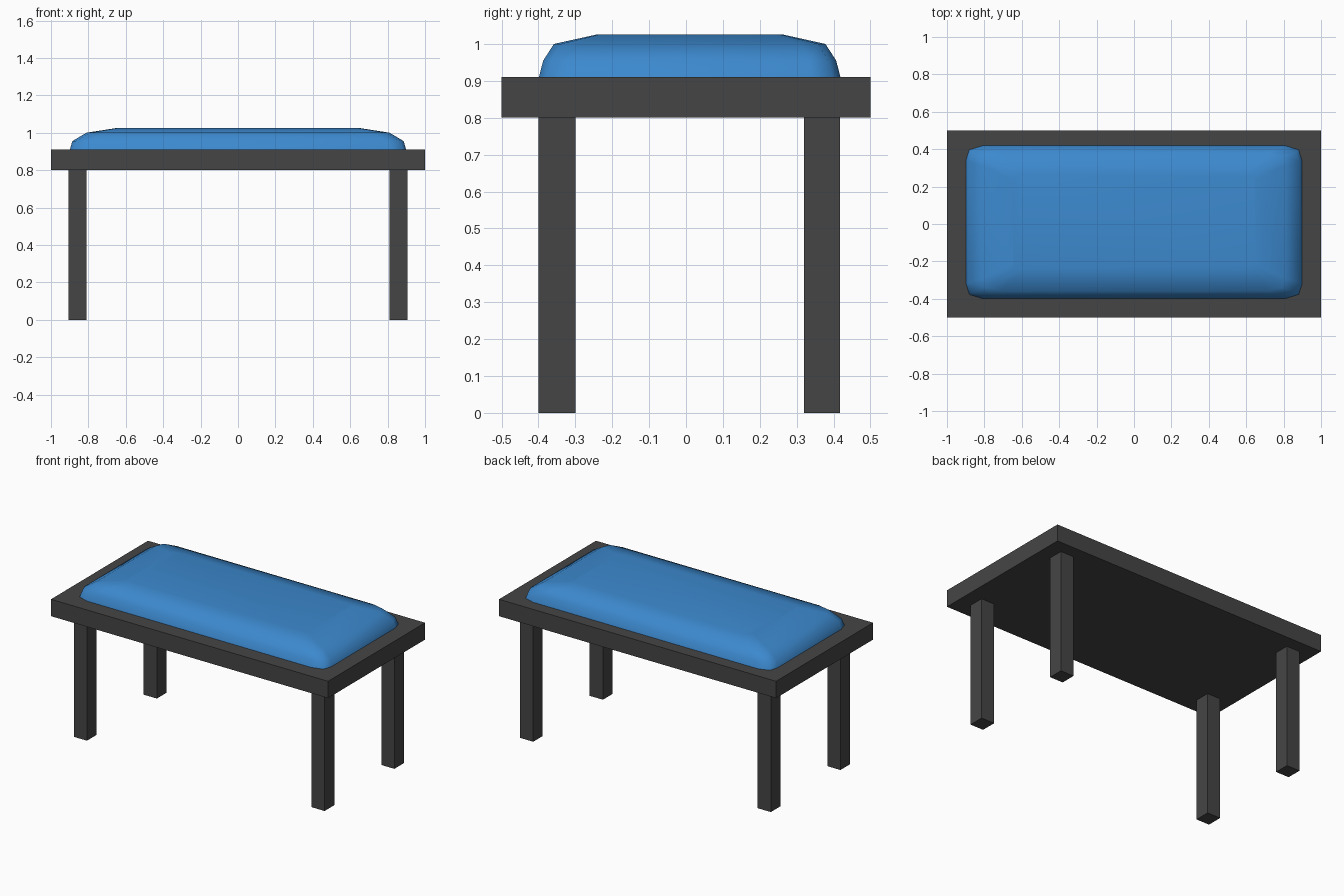
import bpy, bmesh

if "Cube" in bpy.data.objects:
    bpy.data.objects.remove(bpy.data.objects["Cube"])


def material(name, rgb):
    m = bpy.data.materials.new(name)
    m.diffuse_color = (*rgb, 1)
    m.use_nodes = True
    m.node_tree.nodes["Principled BSDF"].inputs["Base Color"].default_value = m.diffuse_color
    return m


GREY = material("dark grey frame", (0.06, 0.06, 0.06))
BLUE = material("blue fabric", (0.045, 0.25, 0.62))


def add_object(name, bm, mat):
    bmesh.ops.recalc_face_normals(bm, faces=bm.faces)
    mesh = bpy.data.meshes.new(name)
    bm.to_mesh(mesh)
    bm.free()
    mesh.materials.append(mat)
    ob = bpy.data.objects.new(name, mesh)
    bpy.context.collection.objects.link(ob)
    return ob


def box(name, x0, x1, y0, y1, z0, z1):
    bm = bmesh.new()
    bmesh.ops.create_cube(bm, size=1)
    for v in bm.verts:
        v.co = ((x0 + x1) / 2 + v.co.x * (x1 - x0),
                (y0 + y1) / 2 + v.co.y * (y1 - y0),
                (z0 + z1) / 2 + v.co.z * (z1 - z0))
    return add_object(name, bm, GREY)


# Frame slab and four square legs
box("seat_frame", -1, 1, -0.5, 0.5, 0.8, 0.91)
for side, x0 in (("left", -0.905), ("right", 0.81)):
    for end, y0, y1 in (("front", -0.4, -0.3), ("back", 0.32, 0.418)):
        box(f"{end}_{side}_leg", x0, x0 + 0.095, y0, y1, 0, 0.8)

# Cushion: stacked rings with three points per corner, as (z, corner points)
RINGS = [
    (0.905, ((0.90, 0.33), (0.882, 0.388), (0.81, 0.41))),
    (0.955, ((0.886, 0.325), (0.866, 0.375), (0.80, 0.397))),
    (1.000, ((0.81, 0.30), (0.79, 0.35), (0.71, 0.368))),
    (1.025, ((0.65, 0.225), (0.64, 0.247), (0.60, 0.255))),
]
bm = bmesh.new()
loops = []
for z, pts in RINGS:
    ring = []
    for sx, sy in ((1, 1), (-1, 1), (-1, -1), (1, -1)):
        corner = pts if sx * sy > 0 else pts[::-1]
        ring += [bm.verts.new((sx * x, sy * y + 0.01, z)) for x, y in corner]
    loops.append(ring)
for low, high in zip(loops, loops[1:]):
    n = len(low)
    for i in range(n):
        j = (i + 1) % n
        bm.faces.new((low[i], low[j], high[j], high[i]))
bm.faces.new(loops[0][::-1])
bm.faces.new(loops[-1])
cushion = add_object("cushion", bm, BLUE)
bpy.context.view_layer.objects.active = cushion
cushion.select_set(True)
bpy.ops.object.shade_smooth_by_angle(angle=1.05)
